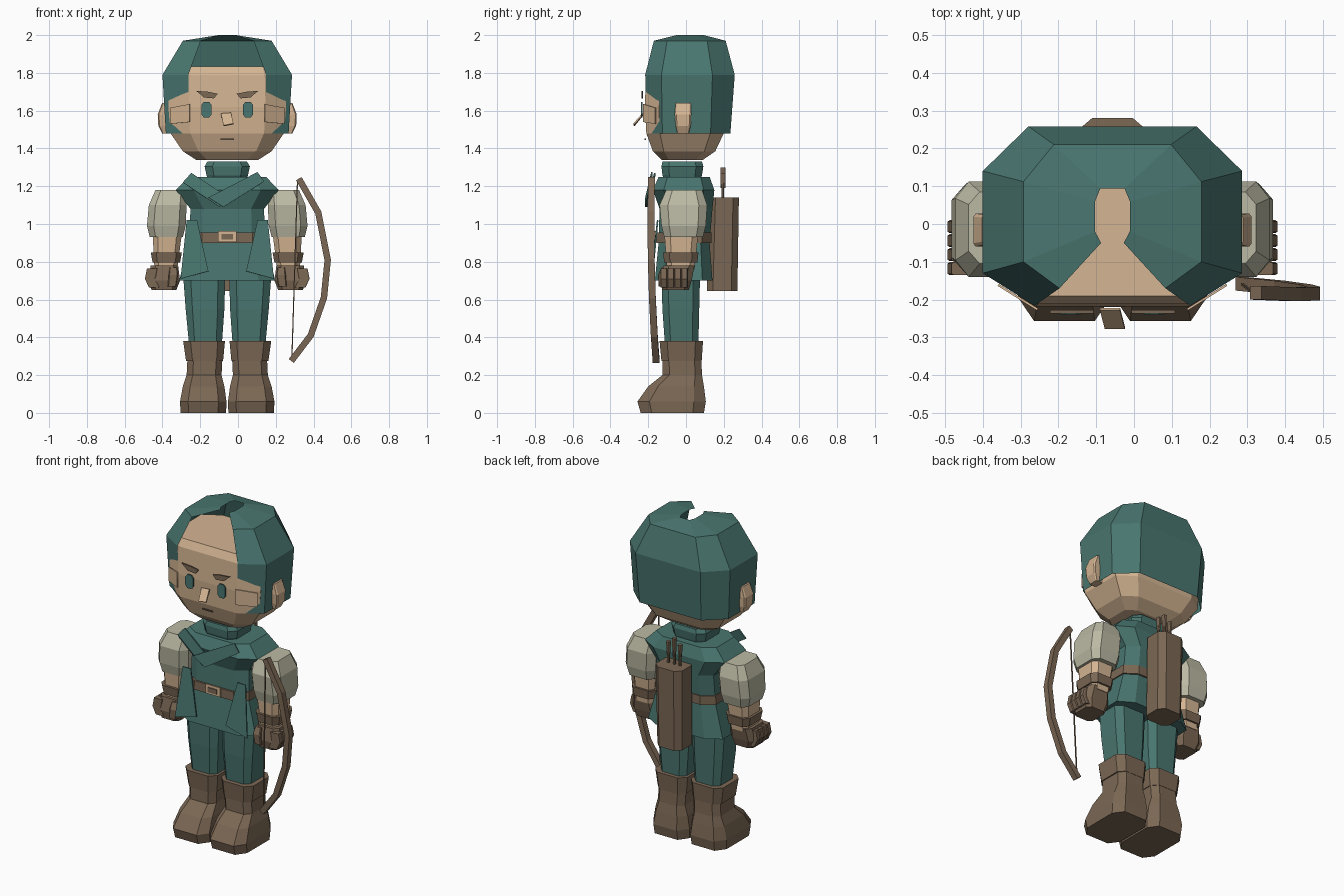
import bpy, bmesh, math
from mathutils import Vector

CX = -0.057  # the figure stands left of centre because of the bow


def material(name, rgb):
    m = bpy.data.materials.new(name)
    m.diffuse_color = (*rgb, 1)
    return m


TEAL = material("teal cloth", (0.067, 0.18, 0.16))
SKIN = material("skin", (0.66, 0.46, 0.29))
BROWN = material("brown leather", (0.20, 0.138, 0.090))
CREAM = material("cream cloth", (0.50, 0.49, 0.37))


def bridge(name, mat, rings, closed=True, caps=True):
    """Skin a stack of equal point rings with flat quads."""
    bm = bmesh.new()
    vs = [[bm.verts.new(p) for p in r] for r in rings]
    n = len(rings[0])
    for a, b in zip(vs, vs[1:]):
        for i in range(n if closed else n - 1):
            j = (i + 1) % n
            bm.faces.new((a[i], a[j], b[j], b[i]))
    if caps:
        bm.faces.new(vs[0][::-1])
        bm.faces.new(vs[-1])
    bmesh.ops.recalc_face_normals(bm, faces=bm.faces)
    me = bpy.data.meshes.new(name)
    bm.to_mesh(me)
    bm.free()
    ob = bpy.data.objects.new(name, me)
    me.materials.append(mat)
    bpy.context.collection.objects.link(ob)
    return ob


def loft(name, mat, rings, c=0.35, s=1):
    """Stack of chamfered rectangles: (z, x0, x1, y0, y1), x from figure centre."""
    out = []
    for z, x0, x1, y0, y1 in rings:
        mx, my, hx, hy = (x0 + x1) / 2, (y0 + y1) / 2, (x1 - x0) / 2, (y1 - y0) / 2
        k = 1 - c
        pts = [(1, -k), (1, k), (k, 1), (-k, 1), (-1, k), (-1, -k), (-k, -1), (k, -1)]
        out.append([(CX + s * (mx + u * hx), my + v * hy, z) for u, v in pts])
    return bridge(name, mat, out)


def sym(name, mat, rings, c=0.35):
    """Centred loft: (z, half width, y0, y1)."""
    return loft(name, mat, [(z, -h, h, a, b) for z, h, a, b in rings], c)


def plate(name, mat, pts, s=1, t=0.008):
    """Thin plate from a flat outline, thickened along its normal."""
    p = [Vector((CX + s * x, y, z)) for x, y, z in pts]
    n = (p[1] - p[0]).cross(p[2] - p[0]).normalized() * t / 2
    return bridge(name, mat, [[q - n for q in p], [q + n for q in p]])


# Head
sym("head", SKIN, [(1.34, .165, -.13, .09), (1.385, .235, -.175, .155), (1.48, .30, -.21, .20),
                   (1.62, .312, -.218, .205), (1.79, .305, -.212, .20), (1.835, .285, -.19, .19)])

# Hood: open shell, half outline from the face opening round to the back
hood_rings = []
for z, half in [
    (1.48, [(.2, -.205), (.325, -.125), (.325, .13), (.21, .235)]),
    (1.79, [(.206, -.216), (.343, -.13), (.343, .14), (.222, .258)]),
    (1.97, [(.14, -.17), (.235, -.1), (.235, .112), (.155, .21)]),
    (2.0, [(.03, -.05), (.046, -.02), (.046, .06), (.032, .094)]),
]:
    hood_rings.append([(CX + x, y, z) for x, y in half] + [(CX - x, y, z) for x, y in half[::-1]])
bridge("hood", TEAL, hood_rings, closed=False, caps=False)

# Face details
for s, side in ((-1, "right"), (1, "left")):
    loft(f"{side}_ear", SKIN, [(1.48, .30, .345, -.045, .015), (1.52, .30, .365, -.055, .025),
                               (1.58, .30, .368, -.06, .028), (1.64, .30, .345, -.055, .025)], .2, s)
    plate(f"{side}_eye", TEAL, [(.11 + .027 * u, -.235, 1.605 + .042 * v) for u, v in
          [(1, -.6), (1, .6), (.5, 1), (-.5, 1), (-1, .6), (-1, -.6), (-.5, -1), (.5, -1)]], s)
    plate(f"{side}_brow", BROWN, [(.05, -.232, 1.69), (.07, -.232, 1.665), (.125, -.232, 1.67),
                                  (.14, -.232, 1.685), (.165, -.232, 1.705), (.1, -.232, 1.70)], s)
    plate(f"{side}_cheek", SKIN, [(.198, -.226, 1.54), (.302, -.161, 1.53),
                                  (.302, -.161, 1.615), (.198, -.226, 1.635)], s, .006)
plate("nose", SKIN, [(-.033, -.225, 1.583), (.02, -.225, 1.587), (.033, -.275, 1.53), (-.02, -.275, 1.52)])
plate("mouth", BROWN, [(-.035, -.215, 1.446), (.035, -.215, 1.446), (.035, -.215, 1.452), (-.035, -.215, 1.452)])

# Neck, tunic and cowl
sym("neck_collar", TEAL, [(1.22, .10, -.11, .075), (1.26, .11, -.125, .085),
                          (1.305, .12, -.13, .092), (1.33, .105, -.125, .085)])
sym("tunic", TEAL, [(.70, .255, -.165, .14), (.90, .2, -.145, .125), (1.08, .195, -.14, .14),
                    (1.18, .272, -.175, .15), (1.25, .205, -.145, .125)])
sym("belt", BROWN, [(.90, .207, -.155, .135), (.955, .205, -.155, .135)])
plate("buckle_frame", SKIN, [(-.05, -.162, .905), (.05, -.162, .905), (.05, -.162, .963), (-.05, -.162, .963)])
plate("buckle_plate", BROWN, [(-.03, -.168, .918), (.03, -.168, .918), (.03, -.168, .947), (-.03, -.168, .947)])
plate("scarf_band_right", TEAL, [(-.19, -.165, 1.27), (-.235, -.17, 1.22), (-.04, -.205, 1.09), (.01, -.203, 1.14)])
plate("scarf_band_left", TEAL, [(.16, -.18, 1.275), (.195, -.183, 1.225), (-.02, -.212, 1.09), (-.10, -.212, 1.14)])

# Legs, boots, arms and tunic flaps
for s, side in ((-1, "right"), (1, "left")):
    loft(f"{side}_leg", TEAL, [(.34, .03, .20, -.11, .065), (.55, .015, .22, -.125, .07),
                               (.75, .01, .235, -.13, .075)], s=s)
    loft(f"{side}_boot", BROWN, [(0, .006, .247, -.24, .095), (.06, .004, .25, -.257, .105),
                                 (.14, .015, .235, -.20, .095), (.20, .03, .215, -.125, .085),
                                 (.30, .025, .21, -.125, .08)], s=s)
    loft(f"{side}_boot_cuff", BROWN, [(.275, .022, .218, -.13, .083), (.38, .012, .233, -.14, .09)], s=s)
    loft(f"{side}_sleeve", CREAM, [(.93, .235, .41, -.115, .09), (.99, .22, .425, -.13, .105),
                                   (1.10, .215, .415, -.14, .112), (1.18, .215, .38, -.105, .085)], s=s)
    loft(f"{side}_forearm", SKIN, [(.76, .265, .385, -.10, .045), (.95, .24, .395, -.115, .065)], s=s)
    loft(f"{side}_bracer", BROWN, [(.795, .25, .395, -.115, .06), (.85, .24, .405, -.122, .066)], s=s)
    loft(f"{side}_hand", BROWN, [(.65, .27, .40, -.125, .015), (.70, .25, .42, -.135, .03),
                                 (.78, .26, .405, -.12, .045)], s=s)
    for i in range(4):  # curled fingers on the outer side
        y = -.135 + i * .037
        loft(f"{side}_finger_{i + 1}", BROWN, [(.665, .36, .415, y, y + .034), (.71, .38, .436, y, y + .034),
                                               (.765, .37, .425, y, y + .034)], .2, s)
    loft(f"{side}_thumb", BROWN, [(.67, .27, .315, -.145, -.10), (.73, .26, .31, -.148, -.10),
                                  (.77, .265, .305, -.13, -.09)], .2, s)
    plate(f"{side}_tunic_flap", TEAL, [(.16, -.15, 1.02), (.215, -.15, 1.02),
                                       (.247, -.18, .71), (.10, -.18, .75)], s)

# Quiver and arrows on the back
sym("quiver", BROWN, [(.645, .085, .11, .272), (1.14, .09, .125, .28)], .4)
for i, x in enumerate((-.04, 0, .04)):
    top = 1.30 - .03 * abs(i - 1)
    loft(f"arrow_{i + 1}", BROWN, [(1.1, x - .007, x + .007, .188, .202), (top, x - .007, x + .007, .188, .202)])
    loft(f"arrow_fletching_{i + 1}", BROWN, [(1.19, x - .004, x + .004, .182, .208),
                                             (top, x - .012, x + .012, .182, .208)])

# Bow: rectangular section swept along the arc
arc = [(.282, .275, -.158), (.385, .41, -.168), (.455, .61, -.178), (.475, .81, -.184),
       (.425, 1.06, -.186), (.322, 1.24, -.182)]
rings = []
for i, (x, z, y) in enumerate(arc):
    a, b = arc[max(i - 1, 0)], arc[min(i + 1, 5)]
    t = Vector((b[0] - a[0], 0, b[1] - a[1])).normalized()
    n = Vector((t.z, 0, -t.x)) * .017
    p = Vector((x, y, z))
    d = Vector((0, .018, 0))
    rings.append([p - n - d, p + n - d, p + n + d, p - n + d])
bridge("bow", BROWN, rings)
e = .003
bridge("bow_string", BROWN, [[(x - e, y - e, z), (x + e, y - e, z), (x + e, y + e, z), (x - e, y + e, z)]
                             for x, y, z in ((.285, -.158, .28), (.315, -.182, 1.235))])
